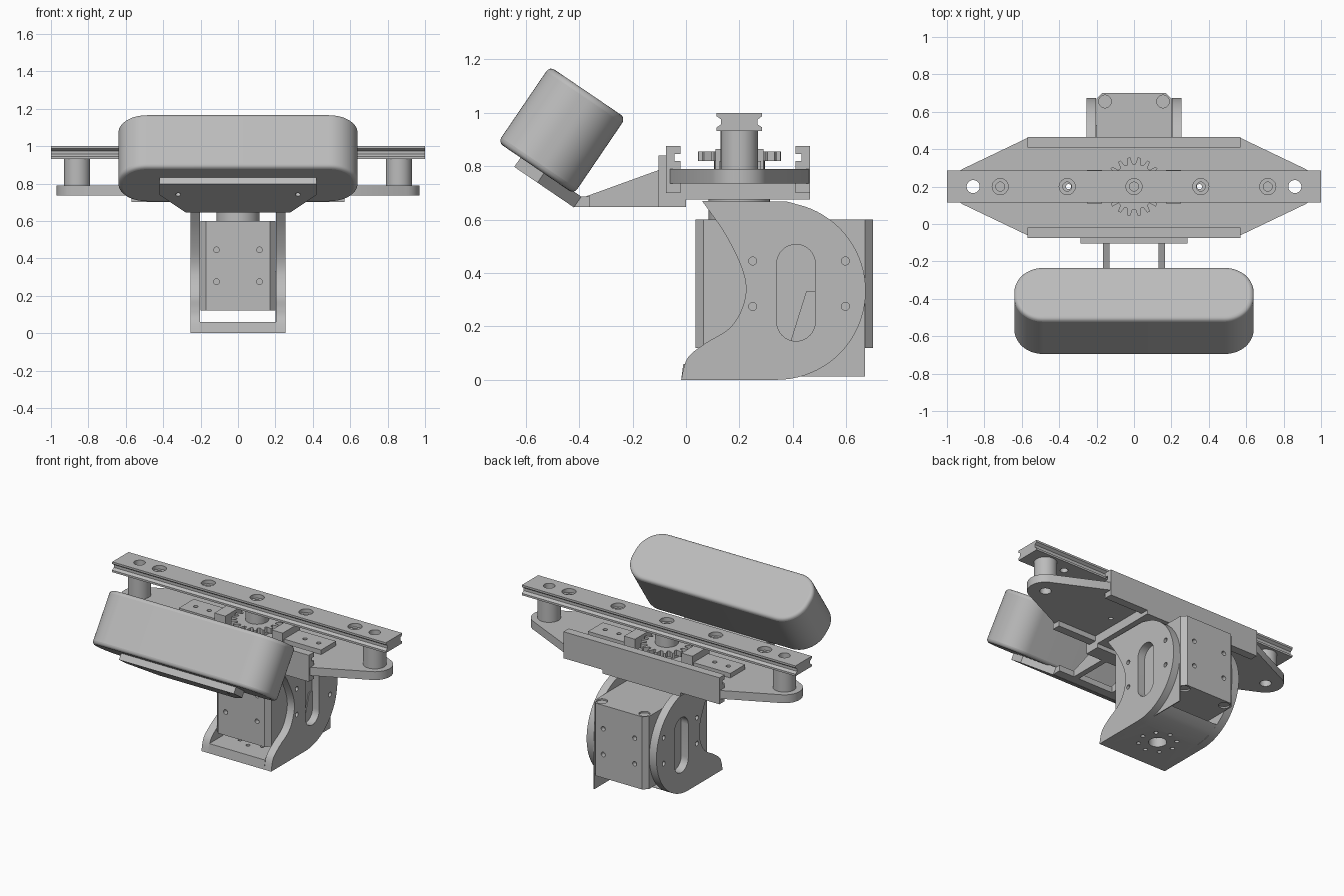
import bpy, bmesh, math
from mathutils import Matrix, Vector

cube = bpy.data.objects.get("Cube")
if cube:
    bpy.data.objects.remove(cube, do_unlink=True)

# One plain grey for the whole mechanism
grey = bpy.data.materials.new("plain grey")
grey.use_nodes = True
grey.diffuse_color = (0.5, 0.5, 0.5, 1)
grey.node_tree.nodes["Principled BSDF"].inputs["Base Color"].default_value = (0.5, 0.5, 0.5, 1)


def make(name, bm):
    bmesh.ops.recalc_face_normals(bm, faces=bm.faces[:])
    me = bpy.data.meshes.new(name)
    bm.to_mesh(me)
    bm.free()
    me.materials.append(grey)
    ob = bpy.data.objects.new(name, me)
    bpy.context.collection.objects.link(ob)
    return ob


def activate(ob):
    bpy.ops.object.select_all(action='DESELECT')
    ob.select_set(True)
    bpy.context.view_layer.objects.active = ob


def extrude(name, pts, axis, a, b):
    """Extrude a 2D outline along x (y,z points), y (x,z points) or z (x,y points)."""
    place = {'x': lambda p, t: (t, p[0], p[1]),
             'y': lambda p, t: (p[0], t, p[1]),
             'z': lambda p, t: (p[0], p[1], t)}[axis]
    bm = bmesh.new()
    lo = [bm.verts.new(place(p, a)) for p in pts]
    hi = [bm.verts.new(place(p, b)) for p in pts]
    bm.faces.new(lo)
    bm.faces.new(hi)
    for i in range(len(pts)):
        j = (i + 1) % len(pts)
        bm.faces.new((lo[i], lo[j], hi[j], hi[i]))
    return make(name, bm)


def box(name, x0, x1, y0, y1, z0, z1):
    return extrude(name, [(x0, y0), (x1, y0), (x1, y1), (x0, y1)], 'z', z0, z1)


def arc(cx, cy, r, a0, a1, n):
    return [(cx + r * math.cos(math.radians(a0 + (a1 - a0) * i / n)),
             cy + r * math.sin(math.radians(a0 + (a1 - a0) * i / n))) for i in range(n + 1)]


def circle(cx, cy, r, n=32):
    return arc(cx, cy, r, 0, 360, n)[:-1]


def spline(pts, n=6):
    """Smooth curve through a few points."""
    p = [Vector(q) for q in [pts[0]] + pts + [pts[-1]]]
    out = []
    for i in range(1, len(p) - 2):
        for k in range(n):
            t = k / n
            q = 0.5 * (2 * p[i] + (p[i + 1] - p[i - 1]) * t
                       + (2 * p[i - 1] - 5 * p[i] + 4 * p[i + 1] - p[i + 2]) * t * t
                       + (3 * p[i] - p[i - 1] - 3 * p[i + 1] + p[i + 2]) * t ** 3)
            out.append(tuple(q))
    return out + [pts[-1]]


def subtract(ob, cutter):
    mod = ob.modifiers.new("cut", 'BOOLEAN')
    mod.operation, mod.solver, mod.use_self = 'DIFFERENCE', 'EXACT', True
    mod.object = cutter
    activate(ob)
    bpy.ops.object.modifier_apply(modifier=mod.name)
    bpy.data.objects.remove(cutter, do_unlink=True)


def drill(ob, holes, axis):
    """holes: (centre, radius, depth), cut along an axis."""
    turn = {'x': Matrix.Rotation(math.pi / 2, 4, 'Y'), 'y': Matrix.Rotation(math.pi / 2, 4, 'X'),
            'z': Matrix.Identity(4)}[axis]
    bm = bmesh.new()
    for c, r, d in holes:
        bmesh.ops.create_cone(bm, cap_ends=True, segments=24, radius1=r, radius2=r, depth=d,
                              matrix=Matrix.Translation(c) @ turn)
    subtract(ob, make("hole_cutter", bm))


CY = 0.2  # centre line of the pivot

# Servo box with chamfered upright edges and screw holes
c = 0.03
servo = extrude("servo_body", [(-0.2 + c, 0.035), (0.2 - c, 0.035), (0.2, 0.035 + c), (0.2, 0.7 - c),
                               (0.2 - c, 0.7), (-0.2 + c, 0.7), (-0.2, 0.7 - c), (-0.2, 0.035 + c)],
                'z', 0.12, 0.6)
drill(servo, [((x, y, z), 0.015, 0.06) for x in (-0.115, 0.115) for y in (0.035, 0.7)
              for z in (0.275, 0.445)], 'y')
drill(servo, [((x, 0.655, z), 0.034, 0.02) for x in (-0.155, 0.155) for z in (0.12, 0.6)], 'z')
extrude("servo_horn", circle(0, CY, 0.115), 'z', 0.59, 0.68)

# Swing bracket: two cheek plates with slots, and a base
cheek = spline([(0.06, 0.67), (0.15, 0.54), (0.215, 0.4), (0.22, 0.3), (0.17, 0.2),
                (0.07, 0.135), (0.005, 0.08), (-0.018, 0.0)])
cheek += arc(0.34, 0.333, 0.333, -90, 72, 36) + [(0.38, 0.667)]
slot = arc(0.412, 0.435, 0.072, 0, 180, 16) + arc(0.412, 0.217, 0.072, 180, 360, 16)
for s, side in ((1, "left"), (-1, "right")):
    plate = extrude(side + "_cheek_plate", cheek, 'x', s * 0.203, s * 0.255)
    subtract(plate, extrude("slot_cutter", slot, 'x', s * 0.19, s * 0.27))
    drill(plate, [((s * 0.23, y, z), 0.015, 0.1) for y in (0.25, 0.597) for z in (0.275, 0.445)], 'x')
base = extrude("bracket_base", [(-0.018, 0), (0.34, 0), (0.42, 0.01), (0.48, 0.03), (0.53, 0.06), (-0.01, 0.06)],
               'x', -0.205, 0.205)
drill(base, [((0, 0.22, 0.03), 0.055, 0.2)] +
      [((x, y, 0.03), 0.013, 0.2) for x, y in circle(0, 0.22, 0.115, 8)], 'z')
extrude("corner_web", [(0.35, 0.012), (0.67, 0.012), (0.67, 0.33), (0.45, 0.33)], 'x', 0.2, 0.206)

# Platform: tapered arms with round ends
half = [(0.57, -0.06)] + arc(0.86, CY, 0.11, -70, 70, 18) + [(0.57, 0.46)]
outline = half + [(-x, y) for x, y in reversed(half)]
platform = extrude("platform", outline, 'z', 0.735, 0.79)
drill(platform, [((s * 0.86, CY, 0.76), 0.035, 0.2) for s in (1, -1)] +
      [((s * 0.35, CY, 0.76), 0.014, 0.2) for s in (1, -1)], 'z')
box("under_plate", -0.285, 0.285, -0.075, 0.465, 0.675, 0.736)

# Slotted side channels
channel = [(-0.27, 0.70), (-0.27, 0.875), (-0.215, 0.875), (-0.215, 0.845), (-0.238, 0.845),
           (-0.238, 0.82), (-0.215, 0.82), (-0.215, 0.70)]
for s, side in ((1, "front"), (-1, "back")):
    extrude(side + "_channel", [(CY - 0.005 + s * y, z) for y, z in channel], 'x', -0.57, 0.57)

# Posts, slider plates and gear guides on the platform
for s, side in ((1, "left"), (-1, "right")):
    post = extrude(side + "_post", circle(s * 0.86, CY, 0.07), 'z', 0.79, 0.935)
    drill(post, [((s * 0.86, CY, 0.86), 0.035, 0.3)], 'z')
    x0, x1 = sorted((s * 0.2, s * 0.52))
    slider = box(side + "_slider_plate", x0, x1, 0.125, 0.28, 0.79, 0.82)
    drill(slider, [((s * x, CY, 0.8), 0.014, 0.1) for x in (0.35, 0.45)], 'z')
    x0, x1 = sorted((s * 0.17, s * 0.25))
    box(side + "_gear_guide", x0, x1, 0.11, 0.29, 0.79, 0.865)

# Gear with its hub
teeth = 18
gear = []
for i in range(teeth):
    for k, r in ((-0.32, 0.122), (-0.13, 0.157), (0.13, 0.157), (0.32, 0.122)):
        a = 2 * math.pi * (i + k) / teeth
        gear.append((r * math.cos(a), CY + r * math.sin(a)))
extrude("gear", gear, 'z', 0.82, 0.855)
extrude("gear_collar", circle(0, CY, 0.095), 'z', 0.79, 0.82)
extrude("gear_hub", circle(0, CY, 0.07), 'z', 0.79, 0.935)

# Grooved top rail with counterbored holes
top_rail = extrude("top_rail", [(0.115, 0.932), (0.285, 0.932), (0.285, 0.945), (0.268, 0.957), (0.268, 0.975),
                                (0.285, 0.987), (0.285, 1.0), (0.115, 1.0), (0.115, 0.987), (0.132, 0.975),
                                (0.132, 0.957), (0.115, 0.945)], 'x', -1, 1)
drill(top_rail, [((s * 0.86, CY, 0.965), 0.035, 0.3) for s in (1, -1)] +
      [((x, CY, 1.0), 0.043, 0.05) for x in (-0.715, -0.357, 0, 0.357, 0.715)], 'z')
drill(top_rail, [((x, CY, 0.96), 0.024, 0.3) for x in (-0.715, -0.357, 0, 0.357, 0.715)], 'z')

# Arms that carry the pad
box("arm_back_plate", -0.285, 0.285, -0.103, -0.073, 0.65, 0.84)
box("arm_foot_strip", -0.285, 0.285, -0.103, 0.0, 0.648, 0.677)
for s, side in ((1, "left"), (-1, "right")):
    extrude(side + "_arm", [(-0.38, 0.648), (-0.09, 0.648), (-0.09, 0.79), (-0.38, 0.685)],
            'x', s * 0.13, s * 0.167)
extrude("arm_front_bar", [(-0.42, 0.648), (-0.36, 0.648), (-0.36, 0.687), (-0.42, 0.687)], 'x', -0.28, 0.28)

# Tilted pad and its mounting plate share one frame
tilt = Matrix.Translation((0, -0.465, 0.935)) @ Matrix.Rotation(math.radians(-34.2), 4, 'X')
r, hx, hy = 0.155, 0.64, 0.172
pad_outline = (arc(hx - r, hy - r, r, 0, 90, 14) + arc(r - hx, hy - r, r, 90, 180, 14)
               + arc(r - hx, r - hy, r, 180, 270, 14) + arc(hx - r, r - hy, r, 270, 360, 14))
pad = extrude("pad", pad_outline, 'z', -0.172, 0.172)
pad.matrix_world = tilt
bev = pad.modifiers.new("soft_edges", 'BEVEL')
bev.width, bev.segments, bev.limit_method, bev.angle_limit = 0.022, 4, 'ANGLE', math.radians(40)
mount = extrude("pad_mount", [(-0.42, -0.07), (0.42, -0.07), (0.42, 0.035), (0.28, 0.2),
                              (-0.28, 0.2), (-0.42, 0.035)], 'z', -0.214, -0.165)
drill(mount, [((s * 0.32, 0.03, -0.21), 0.014, 0.04) for s in (1, -1)], 'z')
mount.matrix_world = tilt

# Smooth the round surfaces, keep sharp edges
for ob in [o for o in bpy.context.scene.objects if o.type == 'MESH']:
    activate(ob)
    bpy.ops.object.shade_smooth_by_angle(angle=math.radians(30))
